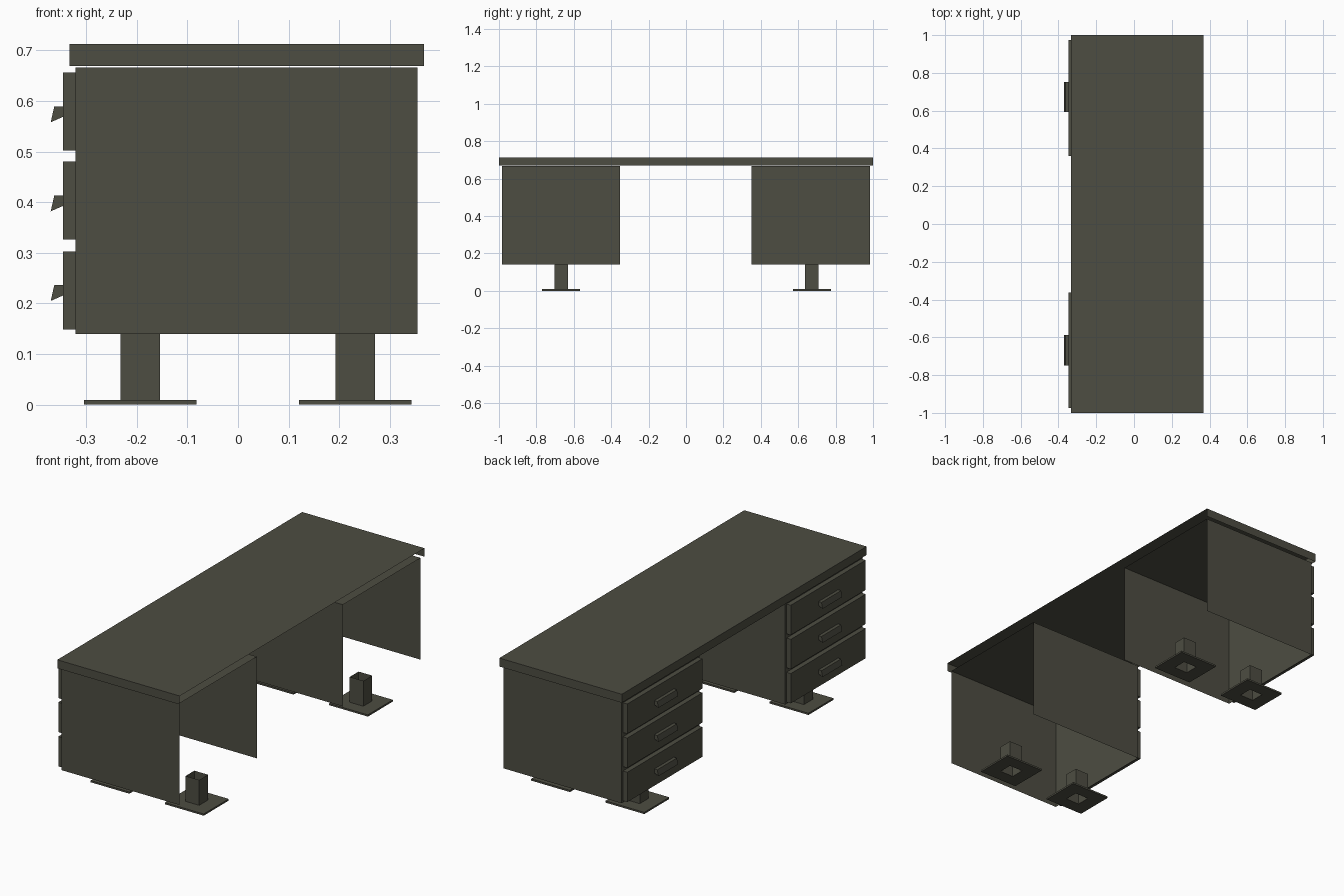
import bpy, bmesh

if "Cube" in bpy.data.objects:
    bpy.data.objects.remove(bpy.data.objects["Cube"])

mat = bpy.data.materials.new("dark olive grey")
mat.diffuse_color = (0.075, 0.074, 0.054, 1)
mat.use_nodes = True
mat.node_tree.nodes["Principled BSDF"].inputs["Base Color"].default_value = mat.diffuse_color

# face corner indices of a box, keyed by the side they face
SIDES = {"-x": (0, 4, 7, 3), "+x": (1, 2, 6, 5), "-y": (0, 1, 5, 4),
         "+y": (3, 7, 6, 2), "-z": (0, 3, 2, 1), "+z": (4, 5, 6, 7)}


def finish(name, bm):
    me = bpy.data.meshes.new(name)
    bm.to_mesh(me)
    bm.free()
    me.materials.append(mat)
    ob = bpy.data.objects.new(name, me)
    bpy.context.collection.objects.link(ob)
    return ob


def shell(name, x, y, z, open_sides=()):
    """Thin box shell with some sides left open."""
    bm = bmesh.new()
    v = [bm.verts.new((x[i], y[j], z[k])) for k in (0, 1)
         for i, j in ((0, 0), (1, 0), (1, 1), (0, 1))]
    for side, ids in SIDES.items():
        if side not in open_sides:
            bm.faces.new([v[i] for i in ids])
    return finish(name, bm)


def handle(name, y, z):
    """Wedge-shaped pull, profile in xz extruded along y."""
    prof = [(-0.345, 0.031), (-0.363, 0.031), (-0.370, 0.0), (-0.345, 0.011)]
    bm = bmesh.new()
    f = bm.faces.new([bm.verts.new((px, y[0], z + pz)) for px, pz in prof])
    ext = bmesh.ops.extrude_face_region(bm, geom=[f])
    bmesh.ops.translate(bm, vec=(0, y[1] - y[0], 0),
                        verts=[g for g in ext["geom"] if isinstance(g, bmesh.types.BMVert)])
    bmesh.ops.recalc_face_normals(bm, faces=bm.faces)
    return finish(name, bm)


def foot_plate(name, cx, cy, r, h):
    """Square plate with a square hole under the hollow leg."""
    bm = bmesh.new()
    rx, ry = r
    hx, hy = h
    corners = ((-1, -1), (1, -1), (1, 1), (-1, 1))
    ring = lambda a, b, z: [bm.verts.new((cx + a * s, cy + b * t, z)) for s, t in corners]
    loops = [ring(hx, hy, 0), ring(rx, ry, 0), ring(rx, ry, 0.009), ring(hx, hy, 0.009)]
    for a, b in zip(loops, loops[1:]):
        for i in range(4):
            j = (i + 1) % 4
            bm.faces.new((a[i], a[j], b[j], b[i]))
    return finish(name, bm)


# desktop, open at the back edge and underneath
shell("desktop", (-0.333, 0.367), (-1, 1), (0.669, 0.713), ("+x", "-z"))

for side, y, cy in (("left", (0.350, 0.984), 0.673), ("right", (-0.984, -0.352), -0.668)):
    # pedestal cabinet, open at the back and underneath
    shell(side + "_pedestal", (-0.321, 0.355), y, (0.14, 0.666), ("+x", "-z"))
    # drawer fronts with handles
    for n, z in enumerate((0.149, 0.326, 0.502)):
        shell(f"{side}_drawer_{n}", (-0.346, -0.321), (y[0] + 0.01, y[1] - 0.01),
              (z, z + 0.154), ("+x",))
        handle(f"{side}_handle_{n}", (cy - 0.08, cy + 0.08), z + 0.056)
    # hollow legs on flat feet
    for n, cx in enumerate((-0.193, 0.232)):
        foot_plate(f"{side}_foot_{n}", cx, cy, (0.111, 0.102), (0.039, 0.036))
        shell(f"{side}_leg_{n}", (cx - 0.039, cx + 0.039), (cy - 0.036, cy + 0.036),
              (0.0, 0.14), ("+z", "-z"))
